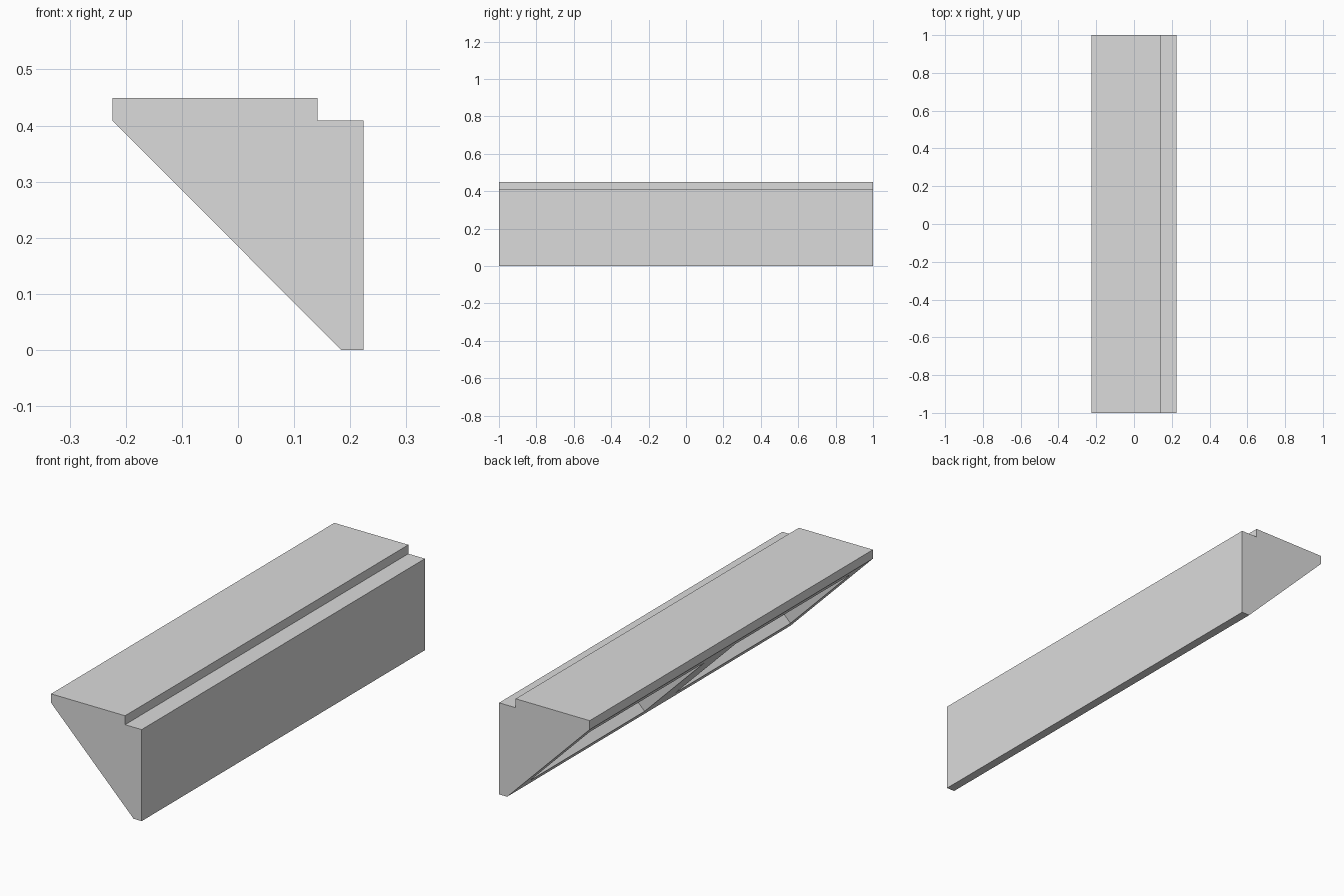
import bpy
import bmesh

if "Cube" in bpy.data.objects:
    bpy.data.objects.remove(bpy.data.objects["Cube"], do_unlink=True)

grey = bpy.data.materials.new("plain grey")
grey.use_nodes = True
grey.diffuse_color = (0.71, 0.71, 0.71, 1)
grey.node_tree.nodes["Principled BSDF"].inputs["Base Color"].default_value = (0.71, 0.71, 0.71, 1)

HALF_LENGTH = 1.0
RIM = 0.08      # border left around each pocket
WEB = 0.03      # extra half-width of the bridge between the pockets
DEPTH = 0.08    # pocket depth, square to the slope

# Cross-section: bottom strip, wall, step, top, lip; it closes along the slope
PROFILE = [(0.184, 0.0), (0.224, 0.0), (0.224, 0.409),
           (0.142, 0.409), (0.142, 0.449), (-0.224, 0.449), (-0.224, 0.409)]

# Solid wedge bar
bm = bmesh.new()
front = [bm.verts.new((x, -HALF_LENGTH, z)) for x, z in PROFILE]
cap = bm.faces.new(front)
extruded = bmesh.ops.extrude_face_region(bm, geom=[cap], use_keep_orig=True)["geom"]
moved = [v for v in extruded if isinstance(v, bmesh.types.BMVert)]
bmesh.ops.translate(bm, verts=moved, vec=(0, 2 * HALF_LENGTH, 0))
bmesh.ops.recalc_face_normals(bm, faces=bm.faces)


def slope_faces():
    bm.normal_update()
    return [f for f in bm.faces if f.normal.x < -0.5 and f.normal.z < -0.5]


# Split the sloping underside around a middle bridge, then sink a framed pocket each side
for y in (-WEB, WEB):
    faces = slope_faces()
    parts = {part for f in faces for part in (f, *f.edges, *f.verts)}
    bmesh.ops.bisect_plane(bm, geom=list(parts), plane_co=(0, y, 0), plane_no=(0, 1, 0))
pockets = [f for f in slope_faces() if abs(f.calc_center_median().y) > WEB]
bmesh.ops.inset_individual(bm, faces=pockets, thickness=RIM, use_even_offset=True)
bmesh.ops.inset_individual(bm, faces=pockets, thickness=0, depth=-DEPTH)

mesh = bpy.data.meshes.new("wedge_bar")
bm.to_mesh(mesh)
bm.free()
mesh.materials.append(grey)
bar = bpy.data.objects.new("wedge_bar", mesh)
bpy.context.collection.objects.link(bar)
